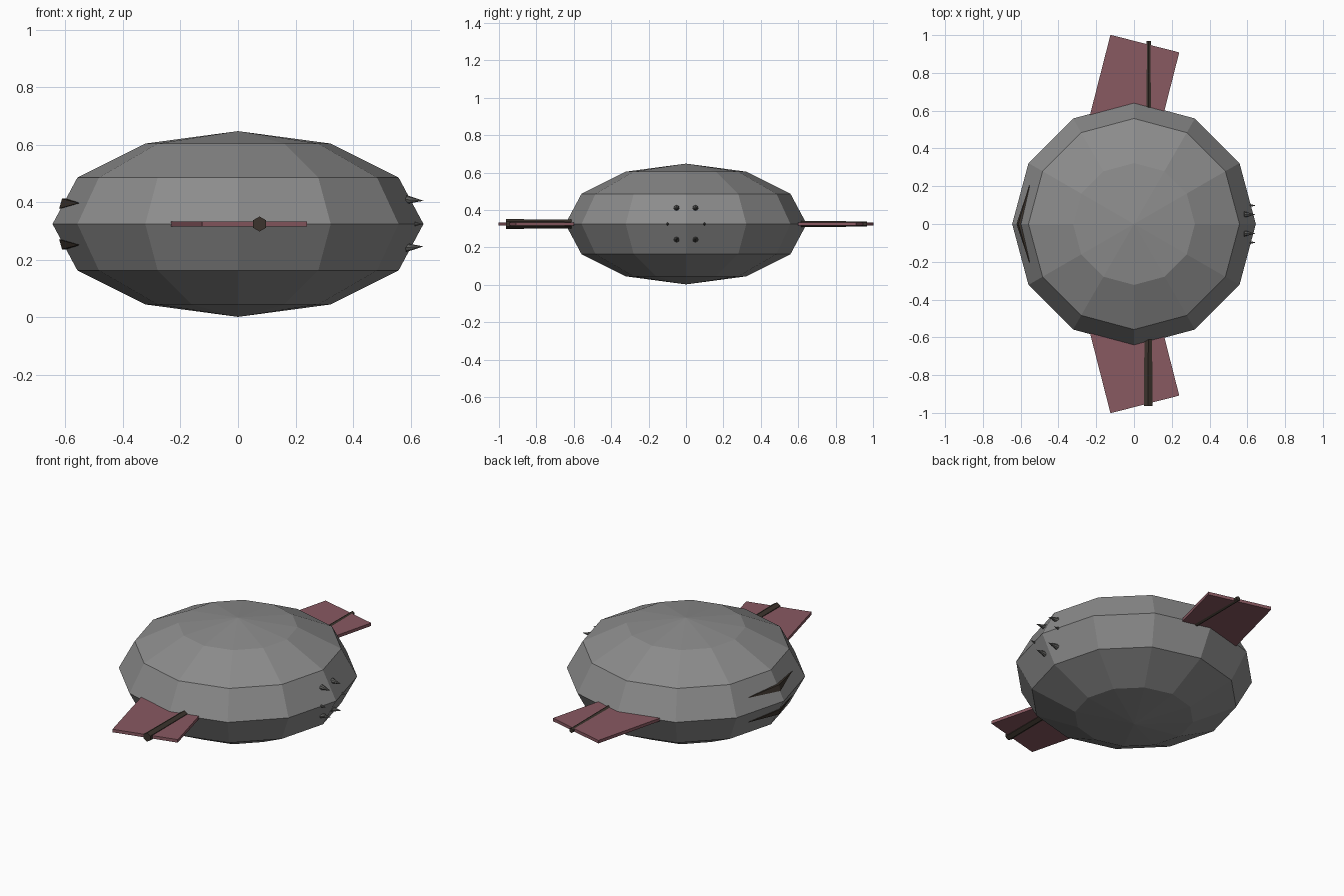
import bpy
import math
from mathutils import Vector

cube = bpy.data.objects.get("Cube")
if cube:
    bpy.data.objects.remove(cube, do_unlink=True)

MID = 0.325  # height of the hull equator


def material(name, rgb):
    mat = bpy.data.materials.new(name)
    mat.use_nodes = True
    colour = (*rgb, 1.0)
    mat.diffuse_color = colour
    mat.node_tree.nodes["Principled BSDF"].inputs["Base Color"].default_value = colour
    return mat


grey = material("hull grey", (0.26, 0.26, 0.26))
red = material("dusty red", (0.25, 0.10, 0.12))
brown = material("dark brown", (0.045, 0.034, 0.026))
spike_grey = material("spike grey", (0.12, 0.12, 0.115))


def finish(name, mat):
    obj = bpy.context.object
    obj.name = name
    obj.data.materials.append(mat)
    return obj


def tapered(name, start, end, r1, r2, sides, mat):
    """Cone or tapered rod between two points."""
    a, b = Vector(start), Vector(end)
    bpy.ops.mesh.primitive_cone_add(vertices=sides, radius1=r1, radius2=r2,
                                    depth=(b - a).length, location=(a + b) / 2)
    obj = finish(name, mat)
    obj.rotation_euler = (b - a).to_track_quat('Z', 'Y').to_euler()
    return obj


# Faceted flattened hull
bpy.ops.mesh.primitive_uv_sphere_add(segments=12, ring_count=6, radius=1,
                                     location=(0, 0, MID))
hull = finish("hull", grey)
hull.scale = (0.645, 0.645, 0.323)

# Slanted fins, front and back
LENGTH, WIDTH, TILT = 0.56, 0.376, 0.25
for name, side in (("front_fin", -1), ("back_fin", 1)):
    tip = Vector((0.0575, 0.955 * side, MID))
    inward = Vector((-math.sin(TILT), -math.cos(TILT) * side, 0))
    bpy.ops.mesh.primitive_cube_add(size=1, location=tip + inward * LENGTH / 2)
    fin = finish(name, red)
    fin.scale = (WIDTH, LENGTH, 0.018)
    fin.rotation_euler.z = -TILT * side

# Tapered shaft running through the hull and both fins
tapered("shaft", (0.075, -0.963, MID), (0.078, 0.968, MID), 0.026, 0.014, 6, brown)

# Small spikes on the left side
for i, (y, dz) in enumerate([(y, dz) for y in (-0.05, 0.05) for dz in (-0.082, 0.085)]
                            + [(-0.098, 0), (0.098, 0)]):
    z = MID + dz
    tapered(f"spike_{i + 1}", (0.583, y, z), (0.645, y, z - dz * 0.05),
            0.016, 0, 8, spike_grey)

# Long pointed slits on the right side, mirrored about the equator
for name, side in (("upper_slit", 1), ("lower_slit", -1)):
    tips = [(-0.553, y, MID + 0.073 * side) for y in (-0.21, 0.21)]
    ring = [(x, 0, MID + h * side)
            for x, h in ((-0.622, 0.054), (-0.612, 0.088), (-0.57, 0.088), (-0.57, 0.054))]
    faces = []
    for k in range(4):
        n = (k + 1) % 4
        faces += [(0, 2 + k, 2 + n), (1, 2 + n, 2 + k)]
    if side < 0:
        faces = [f[::-1] for f in faces]
    mesh = bpy.data.meshes.new(name)
    mesh.from_pydata(tips + ring, [], faces)
    mesh.materials.append(brown)
    bpy.context.collection.objects.link(bpy.data.objects.new(name, mesh))
